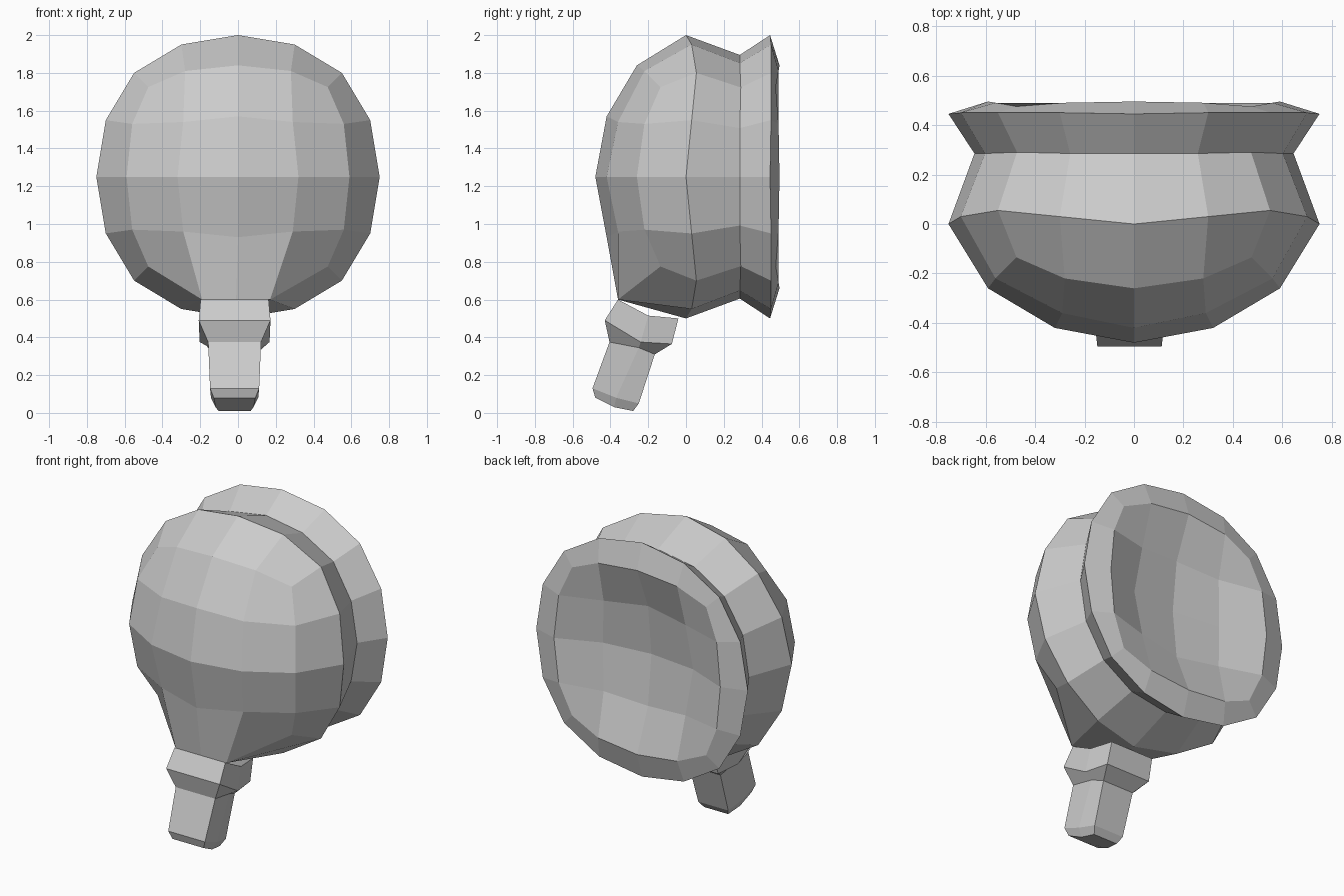
import bpy, bmesh

cube = bpy.data.objects.get("Cube")
if cube:
    bpy.data.objects.remove(cube, do_unlink=True)

grey = bpy.data.materials.new("plain grey")
grey.use_nodes = True
grey.diffuse_color = (0.6, 0.6, 0.6, 1)
grey.node_tree.nodes["Principled BSDF"].inputs["Base Color"].default_value = (0.6, 0.6, 0.6, 1)

CENTRE_Z = 1.25


def finish(bm, name):
    bmesh.ops.recalc_face_normals(bm, faces=bm.faces)
    mesh = bpy.data.meshes.new(name)
    bm.to_mesh(mesh)
    bm.free()
    mesh.materials.append(grey)
    obj = bpy.data.objects.new(name, mesh)
    bpy.context.collection.objects.link(obj)
    return obj


def bridge(bm, a, b):
    n = len(a)
    for k in range(n):
        bm.faces.new((a[k], a[(k + 1) % n], b[(k + 1) % n], b[k]))


# Plan positions shared by both caps, one eighth of the disc
CAP = {(0, 0): (0, 0), (1, 0): (.32, 0), (1, 1): (.29, .29),
       (2, 0): (.59, 0), (2, 1): (.56, .28), (2, 2): (.475, .475)}
RIM = {(2, 0): (.75, 0), (2, 1): (.70, .30), (2, 2): (.55, .55)}
DOME_Y = {(0, 0): -.48, (1, 0): -.42, (1, 1): -.36,
          (2, 0): -.26, (2, 1): -.22, (2, 2): -.135}
DISH_Y = {(0, 0): .35, (1, 0): .385, (1, 1): .42,
          (2, 0): .495, (2, 1): .49, (2, 2): .475}


def place(bm, table, depth, i, j, scale=1):
    key = (max(abs(i), abs(j)), min(abs(i), abs(j)))
    big, small = table[key]
    x, z = (big, small) if abs(i) >= abs(j) else (small, big)
    x, z = (x if i >= 0 else -x), (z if j >= 0 else -z)
    return bm.verts.new((x * scale, depth[key], CENTRE_Z + z * scale))


def cap(bm, depth):
    span = range(-2, 3)
    grid = {(i, j): place(bm, CAP, depth, i, j) for i in span for j in span}
    for i in range(-2, 2):
        for j in range(-2, 2):
            bm.faces.new([grid[p] for p in ((i, j), (i + 1, j), (i + 1, j + 1), (i, j + 1))])
    return grid


# Order of the sixteen points round the edge
EDGE = ([(i, -2) for i in range(-2, 2)] + [(2, j) for j in range(-2, 2)]
        + [(i, 2) for i in range(2, -2, -1)] + [(-2, j) for j in range(2, -2, -1)])

# Head: domed front, waisted side and dished back
bm = bmesh.new()
front = cap(bm, DOME_Y)
for i in (-1, 0, 1):  # pull the lower lip down to the neck
    front[i, -2].co = (i * .18 - .01, -.36, .60)
loops = [[front[p] for p in EDGE]]
for scale, ys in ((1, (0, .03, .055)), (.86, (.285, .285, .29)), (1, (.445, .45, .45))):
    depth = {(2, k): y for k, y in enumerate(ys)}
    loops.append([place(bm, RIM, depth, i, j, scale) for i, j in EDGE])
back = cap(bm, DISH_Y)
loops.append([back[p] for p in EDGE])
for a, b in zip(loops, loops[1:]):
    bridge(bm, a, b)
finish(bm, "head")

# Handle: eight-sided sections as front, side, back (y, z) with half widths
SECTIONS = [
    ((-.36, .60), (-.20, .515), (-.04, .50), .18, .18),
    ((-.43, .49), (-.24, .375), (-.075, .365), .19, .185),
    ((-.405, .375), (-.25, .345), (-.165, .31), .14, .13),
    ((-.495, .13), (-.37, .08), (-.25, .05), .13, .125),
    ((-.48, .08), (-.38, .03), (-.28, .01), .11, .10),
]
bm = bmesh.new()
rings = []
for f, s, b, wf, wb in SECTIONS:
    points = [(-wf, f), (0, f), (wf, f), (wb, s), (wb * .85, b), (0, b), (-wb * .85, b), (-wb, s)]
    rings.append([bm.verts.new((x - .018, y, z)) for x, (y, z) in points])
for a, b in zip(rings, rings[1:]):
    bridge(bm, a, b)
bm.faces.new(rings[0])
bm.faces.new(rings[-1])
finish(bm, "handle")
